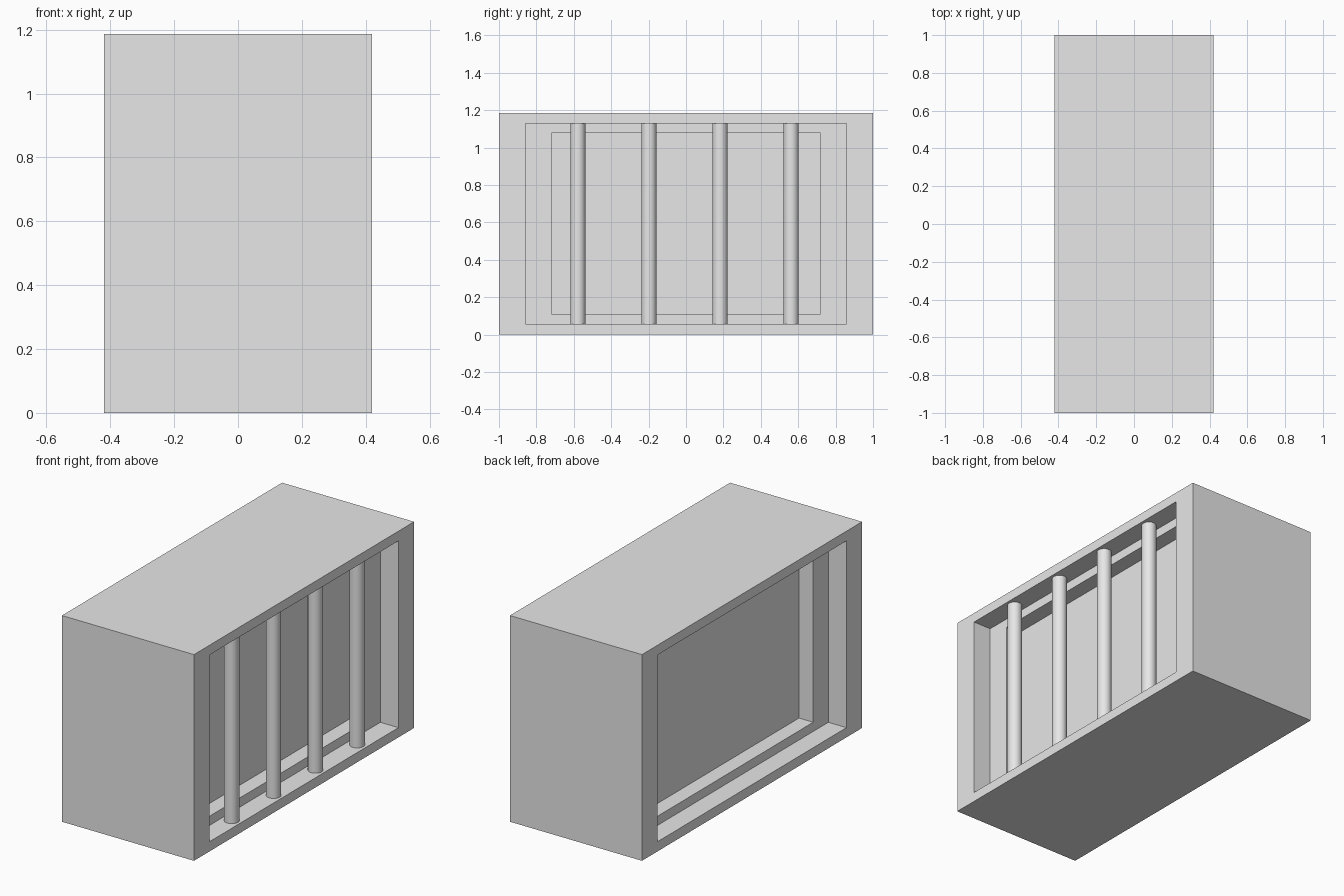
import bpy
import bmesh

cube = bpy.data.objects.get("Cube")
if cube:
    bpy.data.objects.remove(cube, do_unlink=True)

HALF_X, HALF_Y, HEIGHT = 0.42, 1.0, 1.186
LEDGE_X, PANEL_X = 0.305, 0.215      # depth of the first step and of the back panel
OUTER = (0.142, 0.056)               # side and top/bottom margins of the openings
INNER = (0.28, 0.109)
BAR_RADIUS = 0.04

grey = bpy.data.materials.new("light grey")
grey.use_nodes = True
grey.diffuse_color = (0.8, 0.8, 0.8, 1)
grey.node_tree.nodes["Principled BSDF"].inputs["Base Color"].default_value = (0.8, 0.8, 0.8, 1)


def finish(bm, name):
    bmesh.ops.recalc_face_normals(bm, faces=bm.faces)
    mesh = bpy.data.meshes.new(name)
    bm.to_mesh(mesh)
    bm.free()
    mesh.materials.append(grey)
    obj = bpy.data.objects.new(name, mesh)
    bpy.context.collection.objects.link(obj)
    return obj


def ring(bm, x, margins):
    """Rectangular loop across x, set in from the box edges."""
    y, z0 = HALF_Y - margins[0], margins[1]
    z1 = HEIGHT - z0
    return [bm.verts.new((x, *p)) for p in ((-y, z0), (y, z0), (y, z1), (-y, z1))]


# Case: stepped recess on each broad side, with a solid panel between them
half = [(HALF_X, (0, 0)), (HALF_X, OUTER), (LEDGE_X, OUTER),
        (LEDGE_X, INNER), (PANEL_X, INNER)]
bm = bmesh.new()
steps = [(-x, m) for x, m in reversed(half)] + half
rings = [ring(bm, x, m) for x, m in steps]
for a, b in zip(rings, rings[1:]):
    for i in range(4):
        j = (i + 1) % 4
        bm.faces.new((a[i], a[j], b[j], b[i]))
bm.faces.new(rings[0])
bm.faces.new(rings[-1])
finish(bm, "case")

# Upright round bars standing in the left opening
for n in range(4):
    bm = bmesh.new()
    bmesh.ops.create_cone(bm, cap_ends=True, segments=32, radius1=BAR_RADIUS,
                          radius2=BAR_RADIUS, depth=HEIGHT - 2 * OUTER[1])
    bar = finish(bm, f"bar_{n + 1}")
    bar.location = (0.365, -0.578 + n * 0.38, HEIGHT / 2)
    bpy.ops.object.select_all(action="DESELECT")
    bar.select_set(True)
    bpy.context.view_layer.objects.active = bar
    bpy.ops.object.shade_smooth_by_angle()
